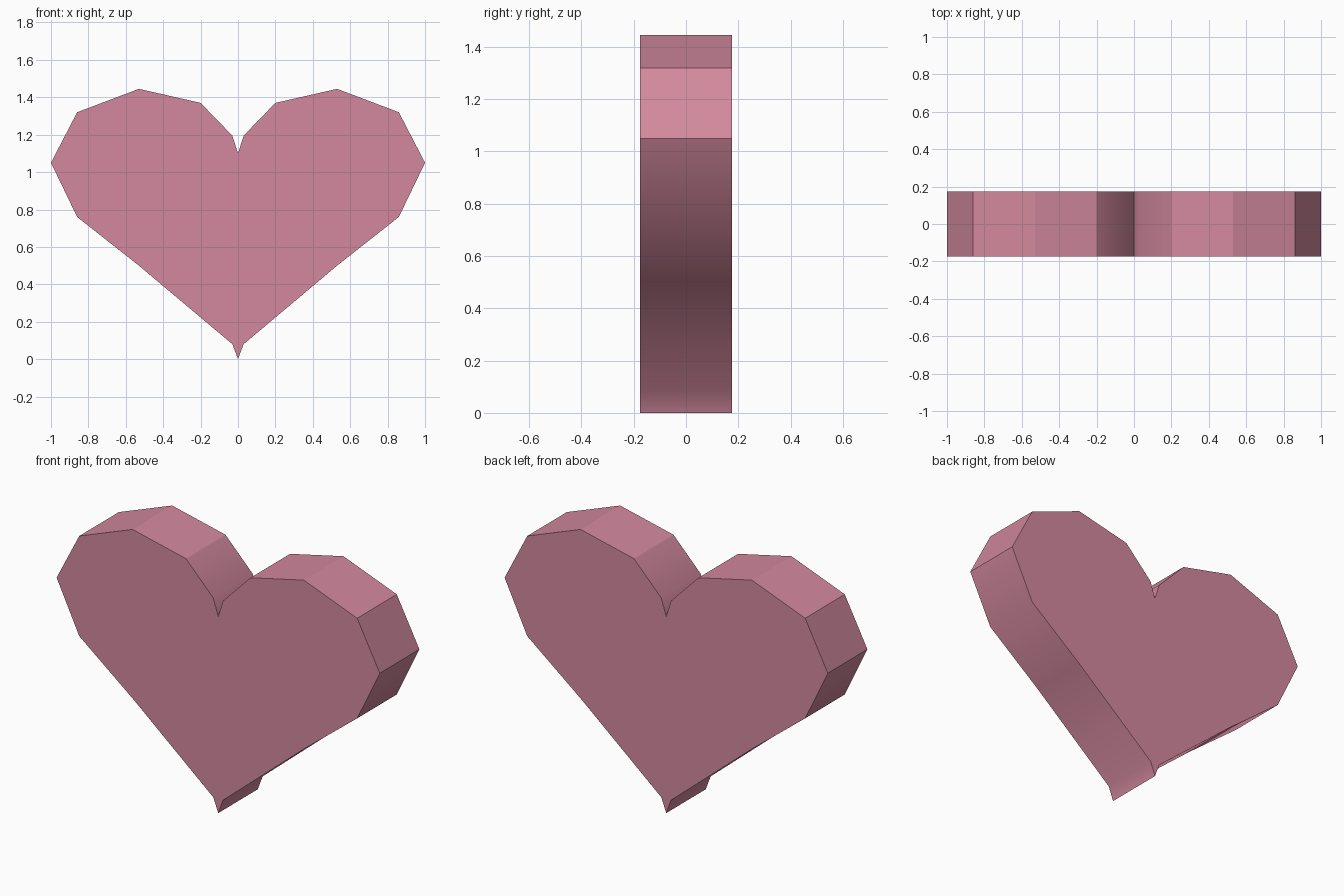
import bpy, bmesh, math

cube = bpy.data.objects.get("Cube")
if cube:
    bpy.data.objects.remove(cube, do_unlink=True)

DEPTH = 0.35

# Dusty pink material
pink = bpy.data.materials.new("dusty_pink")
pink.use_nodes = True
colour = (0.65, 0.25, 0.345, 1.0)
pink.diffuse_color = colour
bsdf = pink.node_tree.nodes["Principled BSDF"]
bsdf.inputs["Base Color"].default_value = colour
bsdf.inputs["Roughness"].default_value = 0.8

# Half outline, from the bottom tip up to the notch
half = [(0, 0), (0.03, 0.08), (0.53, 0.50), (0.86, 0.76), (1.0, 1.05),
        (0.86, 1.32), (0.53, 1.445), (0.20, 1.37), (0.03, 1.195), (0, 1.10)]
outline = half + [(-x, z) for x, z in reversed(half[1:-1])]

# Heart slab: front face extruded towards the back
bm = bmesh.new()
front = bm.faces.new([bm.verts.new((x, -DEPTH / 2, z)) for x, z in outline])
back = bmesh.ops.extrude_face_region(bm, geom=[front], use_keep_orig=True)
moved = [v for v in back["geom"] if isinstance(v, bmesh.types.BMVert)]
bmesh.ops.translate(bm, vec=(0, DEPTH, 0), verts=moved)
bmesh.ops.recalc_face_normals(bm, faces=bm.faces)

mesh = bpy.data.meshes.new("heart")
bm.to_mesh(mesh)
bm.free()
mesh.materials.append(pink)
heart = bpy.data.objects.new("heart", mesh)
bpy.context.collection.objects.link(heart)

# Soft shading along the gentle bends, crisp rims and lobes
bpy.ops.object.select_all(action="DESELECT")
heart.select_set(True)
bpy.context.view_layer.objects.active = heart
bpy.ops.object.shade_smooth_by_angle(angle=math.radians(30))
